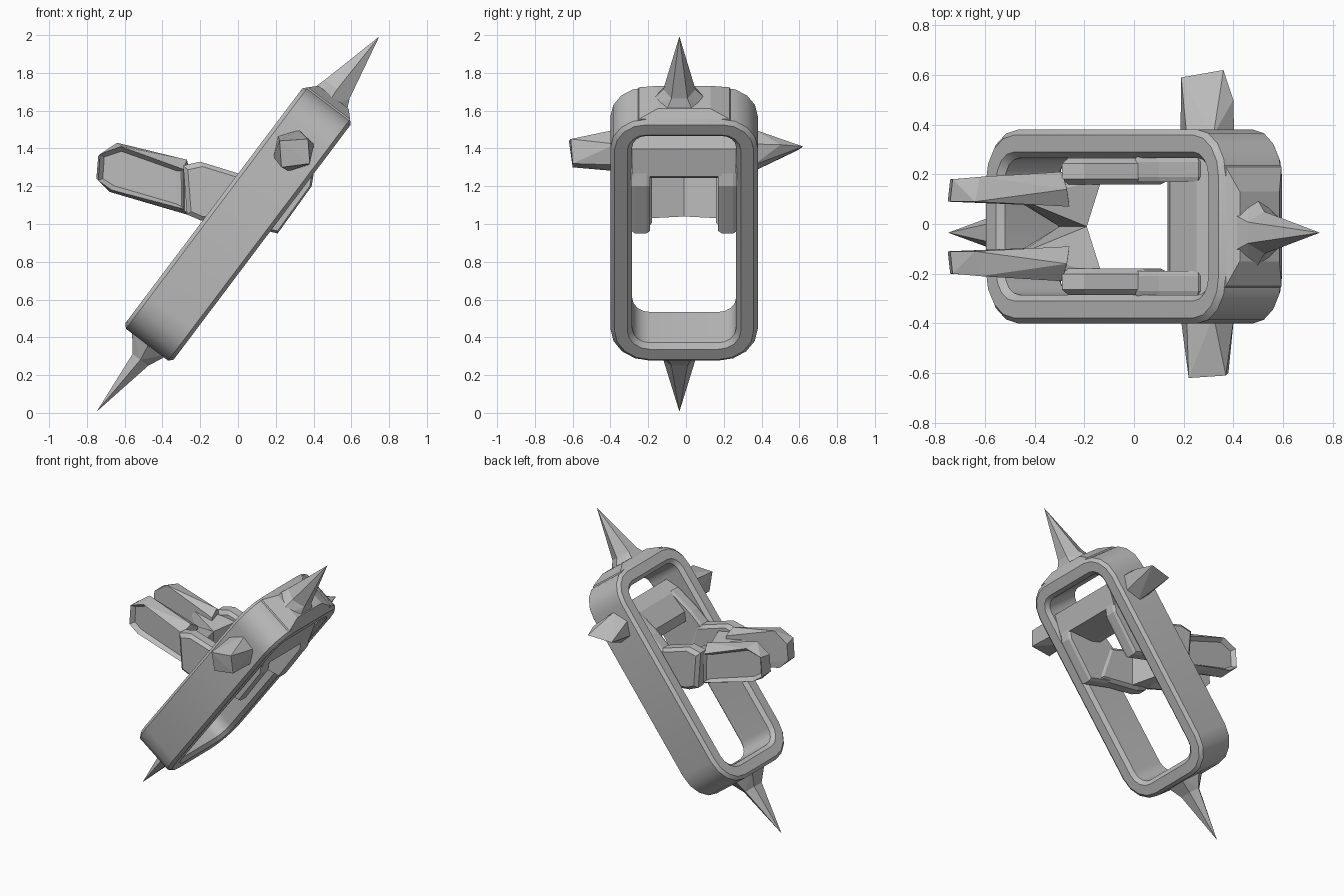
import bpy, bmesh, math
from mathutils import Matrix, Vector

cube = bpy.data.objects.get("Cube")
if cube:
    bpy.data.objects.remove(cube)

grey = bpy.data.materials.new("plain grey")
grey.use_nodes = True
colour = (0.5, 0.5, 0.5, 1)
grey.diffuse_color = colour
grey.node_tree.nodes["Principled BSDF"].inputs["Base Color"].default_value = colour

# Tilted frame: local x runs along the link, local z through its thickness
along, across = Vector((0.602, 0, 0.799)), Vector((-0.799, 0, 0.602))
TILT = Matrix((along, (0, 1, 0), across)).transposed().to_4x4()
TILT = Matrix.Translation((0, -0.01, 1)) @ TILT


def finish(name, bm, matrix=None):
    bmesh.ops.recalc_face_normals(bm, faces=bm.faces)
    if matrix:
        bm.transform(matrix)
    mesh = bpy.data.meshes.new(name)
    bm.to_mesh(mesh)
    bm.free()
    mesh.materials.append(grey)
    obj = bpy.data.objects.new(name, mesh)
    bpy.context.collection.objects.link(obj)
    return obj


def hull(points):
    bm = bmesh.new()
    for p in points:
        bm.verts.new(p)
    bmesh.ops.convex_hull(bm, input=bm.verts)
    loose = [v for v in bm.verts if not v.link_faces]
    bmesh.ops.delete(bm, geom=loose, context='VERTS')
    bmesh.ops.dissolve_limit(bm, angle_limit=0.06, verts=bm.verts, edges=bm.edges)
    return bm


def slab(outline, y0, y1, shrink=0.85):
    """Side outline in x and z, given thickness in y with bevelled faces."""
    cx = sum(p[0] for p in outline) / len(outline)
    cz = sum(p[1] for p in outline) / len(outline)
    pad = (y1 - y0) * 0.2
    points = []
    for x, z in outline:
        points += [(x, y0 + pad, z), (x, y1 - pad, z)]
        sx, sz = cx + (x - cx) * shrink, cz + (z - cz) * shrink
        points += [(sx, y0, sz), (sx, y1, sz)]
    return hull(points)


def hexagon_ring(u, half_y, half_n, n=0.0):
    return [(u, -0.025 + half_y * math.cos(math.tau * i / 6),
             n + half_n * math.sin(math.tau * i / 6)) for i in range(6)]


# Rounded rectangular link, swept from a chamfered section
def link_frame():
    section = [(0, -0.14), (0.022, -0.16), (0.09, -0.16), (0.115, -0.135),
               (0.115, 0.135), (0.09, 0.16), (0.022, 0.16), (0, 0.14)]
    half_u, half_y, steps = 0.8, 0.39, 4
    bm = bmesh.new()
    loops = []
    for corner, (su, sy) in enumerate([(1, 1), (-1, 1), (-1, -1), (1, -1)]):
        radius = 0.19 if su > 0 else 0.21
        for i in range(steps + 1):
            a = (corner + i / steps) * math.pi / 2
            cu, cy = su * (half_u - radius), sy * (half_y - radius)
            loops.append([bm.verts.new((cu + (radius - t) * math.cos(a),
                                        cy + (radius - t) * math.sin(a), n))
                          for t, n in section])
    count = len(section)
    for a, b in zip(loops, loops[1:] + loops[:1]):
        for i in range(count):
            j = (i + 1) % count
            bm.faces.new((a[i], a[j], b[j], b[i]))
    return finish("link_frame", bm, TILT)


frame = link_frame()
bpy.ops.object.select_all(action='DESELECT')
frame.select_set(True)
bpy.context.view_layer.objects.active = frame
bpy.ops.object.shade_smooth_by_angle(angle=math.radians(32))

# End spikes on flared bases
for side, name, flare, half_n, n in ((1, "upper", 0.2, 0.095, 0.01),
                                     (-1, "lower", 0.16, 0.06, -0.02)):
    neck_ring = hexagon_ring(side * 0.885, 0.085, half_n, n)
    finish(name + "_spike_base",
           hull(hexagon_ring(side * 0.76, flare, 0.15) + neck_ring), TILT)
    finish(name + "_spike", hull(neck_ring + [(side * 1.243, -0.025, 0)]), TILT)

# Padded shoulders thickening the upper end
finish("upper_cap", hull([(u, y * w, n * h) for y in (-1, 1) for n in (-1, 1)
                          for u, w, h in ((0.71, 0.29, 0.15), (0.8, 0.24, 0.14),
                                          (0.84, 0.14, 0.1))]), TILT)


# Side spikes: a blunt hexagonal one and a wedge-ended one
def hexagon(y, radius):
    return [(0.295 + radius * math.cos(0.3 + i * math.pi / 3), y,
             1.39 + radius * math.sin(0.3 + i * math.pi / 3)) for i in range(6)]


finish("right_side_spike", hull(hexagon(-0.37, 0.113) + [
    (0.22, -0.62, 1.44), (0.37, -0.61, 1.45), (0.38, -0.6, 1.32), (0.23, -0.6, 1.3)]))
finish("left_side_spike", hull(hexagon(0.36, 0.113) + [
    (0.19, 0.59, 1.39), (0.36, 0.62, 1.41), (0.4, 0.5, 1.42)]))

# Inner bracket: crossbar, cheeks, neck and prongs
finish("bracket_crossbar", slab([(0.13, 1.26), (0.14, 1.33), (0.25, 1.44),
                                 (0.36, 1.48), (0.45, 1.4), (0.4, 1.25), (0.2, 1.24)],
                                -0.285, 0.265, 0.97))

cheek = [(0.21, 0.95), (0.39, 1.2), (0.41, 1.32), (0.26, 1.45), (0.1, 1.34),
         (0, 1.25), (0, 1.0)]
neck = [(0.06, 1.25), (-0.2, 1.33), (-0.29, 1.31), (-0.27, 1.05), (-0.2, 1.02),
        (0.15, 0.98)]
for side, name in ((1, "left"), (-1, "right")):
    def place(bm, part):
        flip = Matrix.Diagonal((1, side, 1, 1))
        finish(name + part, bm, Matrix.Translation((0, -0.01, 0)) @ flip)

    place(slab(cheek, 0.18, 0.28, 0.95), "_bracket_cheek")
    place(slab(neck, 0.17, 0.275), "_bracket_neck")

    # Prong tapering forward to a blunt tip with a hollowed outer face
    prong = hull([(-0.26, 0.08, 1.08), (-0.26, 0.08, 1.3), (-0.29, 0.22, 1.08),
                  (-0.29, 0.22, 1.29), (-0.27, 0.15, 1.34), (-0.27, 0.16, 1.05),
                  (-0.64, 0.1, 1.43), (-0.62, 0.2, 1.41), (-0.74, 0.1, 1.36),
                  (-0.73, 0.19, 1.37), (-0.75, 0.1, 1.24), (-0.74, 0.19, 1.23),
                  (-0.68, 0.1, 1.17), (-0.67, 0.195, 1.18)])
    prong.normal_update()
    outer = max(prong.faces, key=lambda f: f.calc_area() * max(f.normal.y, 0))
    bmesh.ops.inset_individual(prong, faces=[outer], thickness=0.025, depth=-0.03)
    place(prong, "_prong")

    # Sloping half of the web that closes the bracket between the prongs
    place(hull([(-0.13, 0.19, 1.03), (-0.13, 0.19, 1.27), (-0.19, 0, 1.04),
                (-0.19, 0, 1.25), (-0.48, 0.11, 1.2), (-0.46, 0.11, 1.32),
                (-0.3, 0, 1.09), (-0.3, 0.2, 1.07), (-0.3, 0.2, 1.28)]), "_web")
